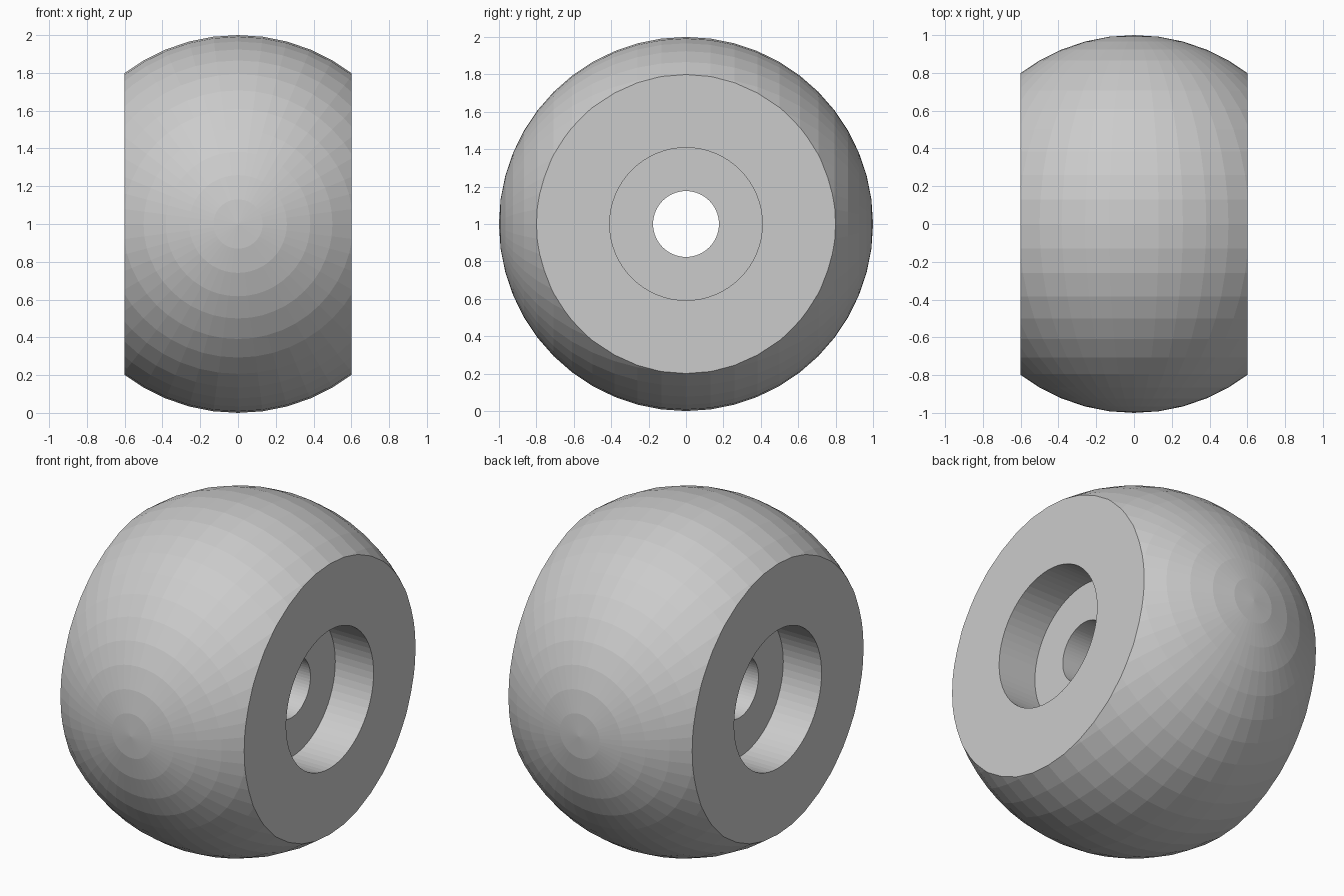
import bpy, bmesh
from math import pi, cos, sin
from mathutils import Matrix, Vector

if "Cube" in bpy.data.objects:
    bpy.data.objects.remove(bpy.data.objects["Cube"])

HALF_WIDTH = 0.6
CENTRE = Vector((0, 0, 1))


def make_object(name, bm):
    bmesh.ops.recalc_face_normals(bm, faces=bm.faces)
    mesh = bpy.data.meshes.new(name)
    bm.to_mesh(mesh)
    bm.free()
    obj = bpy.data.objects.new(name, mesh)
    obj.location = CENTRE
    bpy.context.collection.objects.link(obj)
    return obj


# Faceted ball with its poles on the y axis, sliced flat on both sides
bm = bmesh.new()
bmesh.ops.create_uvsphere(bm, u_segments=48, v_segments=24, radius=1,
                          matrix=Matrix.Rotation(pi / 2, 4, 'X'))
for side in (-1, 1):
    cut = bmesh.ops.bisect_plane(
        bm, geom=bm.verts[:] + bm.edges[:] + bm.faces[:],
        plane_co=(side * HALF_WIDTH, 0, 0), plane_no=(side, 0, 0),
        clear_outer=True)
    rim = [e for e in cut['geom_cut'] if isinstance(e, bmesh.types.BMEdge)]
    bmesh.ops.contextual_create(bm, geom=rim)
ball = make_object("wheel_body", bm)

# Stepped bore along x: wide recess on each side, narrow axle hole between
SEGMENTS = 64
profile = [(-0.8, 0.408), (-0.35, 0.408), (-0.35, 0.176),
           (0.35, 0.176), (0.35, 0.408), (0.8, 0.408)]
bm = bmesh.new()
rings = [[bm.verts.new((x, r * cos(2 * pi * i / SEGMENTS), r * sin(2 * pi * i / SEGMENTS)))
          for i in range(SEGMENTS)] for x, r in profile]
for a, b in zip(rings, rings[1:]):
    for i in range(SEGMENTS):
        j = (i + 1) % SEGMENTS
        bm.faces.new((a[i], a[j], b[j], b[i]))
bm.faces.new(rings[0])
bm.faces.new(rings[-1])
cutter = make_object("bore_cutter", bm)
cutter.hide_render = True
cutter.hide_set(True)

bore = ball.modifiers.new("bore", 'BOOLEAN')
bore.operation = 'DIFFERENCE'
bore.solver = 'EXACT'
bore.object = cutter
